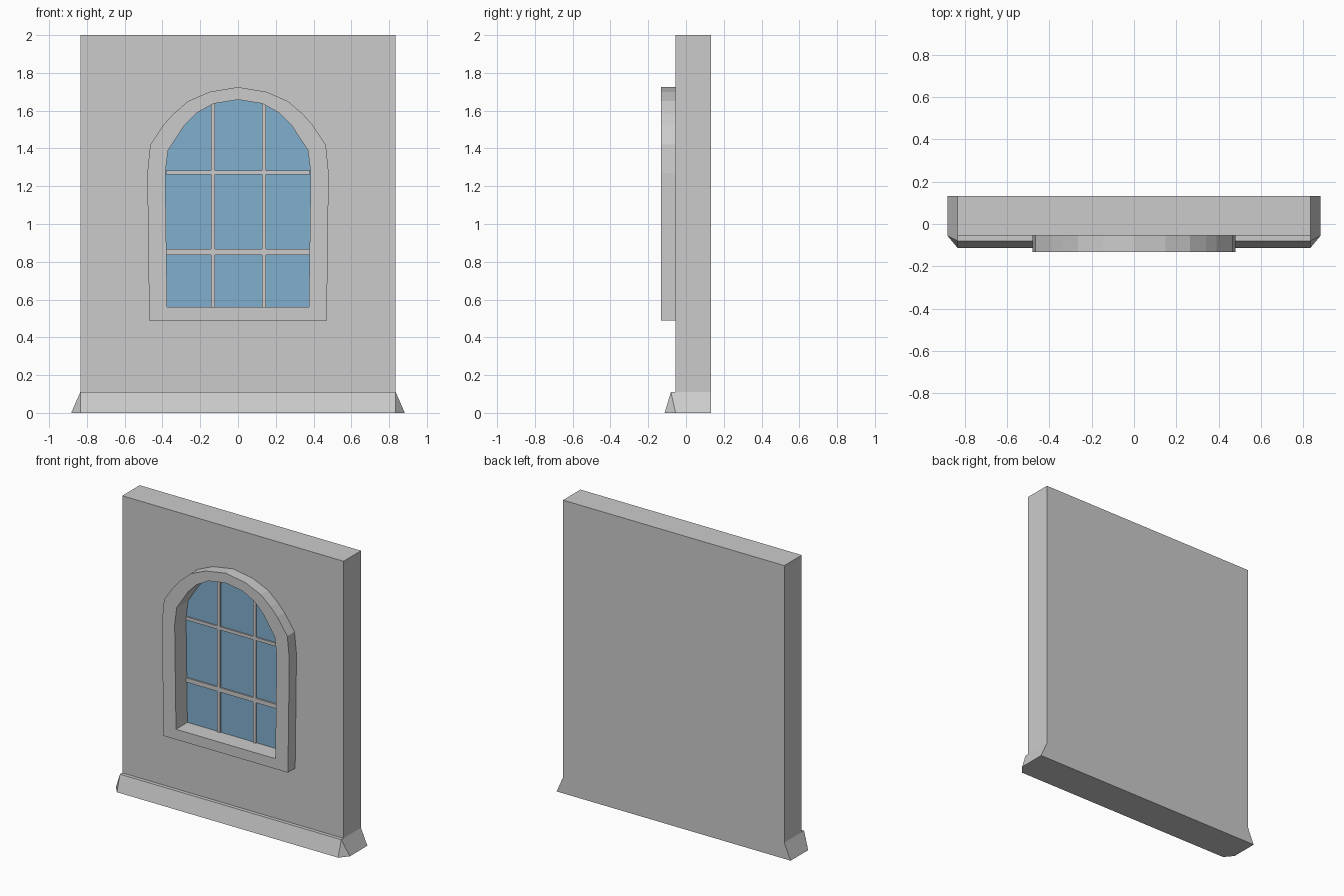
import bpy
import bmesh

if "Cube" in bpy.data.objects:
    bpy.data.objects.remove(bpy.data.objects["Cube"])


def material(name, colour):
    mat = bpy.data.materials.new(name)
    mat.use_nodes = True
    mat.diffuse_color = (*colour, 1)
    mat.node_tree.nodes["Principled BSDF"].inputs["Base Color"].default_value = (*colour, 1)
    return mat


STONE = material("grey stone", (0.6, 0.6, 0.6))
GLASS = material("blue glass", (0.22, 0.43, 0.62))

BACK, WALL_FRONT, FRAME_FRONT, GLASS_FRONT = 0.133, -0.055, -0.133, -0.01
HALF_WIDTH = 0.835


def add_object(name, bm, mat):
    bmesh.ops.recalc_face_normals(bm, faces=bm.faces)
    mesh = bpy.data.meshes.new(name)
    bm.to_mesh(mesh)
    bm.free()
    mesh.materials.append(mat)
    obj = bpy.data.objects.new(name, mesh)
    bpy.context.collection.objects.link(obj)
    return obj


def prism(name, outline, y0, y1, mat):
    """Extrude an outline of (x, z) points from y0 to y1."""
    bm = bmesh.new()
    face = bm.faces.new([bm.verts.new((x, y0, z)) for x, z in outline])
    result = bmesh.ops.extrude_face_region(bm, geom=[face], use_keep_orig=True)
    for v in result["geom"]:
        if isinstance(v, bmesh.types.BMVert):
            v.co.y = y1
    return add_object(name, bm, mat)


def box(name, x0, x1, y0, y1, z0, z1, mat):
    return prism(name, [(x0, z0), (x1, z0), (x1, z1), (x0, z1)], y0, y1, mat)


def arch(half):
    """Mirror a right half, given from the sill up to the crown."""
    return half + [(-x, z) for x, z in reversed(half) if x > 0]


def cut(obj, cutter):
    mod = obj.modifiers.new("opening", 'BOOLEAN')
    mod.object = cutter
    mod.solver = 'EXACT'
    bpy.context.view_layer.objects.active = obj
    bpy.ops.object.modifier_apply(modifier=mod.name)


outer = arch([(0.47, 0.49), (0.48, 1.27), (0.465, 1.42), (0.39, 1.53),
              (0.34, 1.585), (0.265, 1.65), (0.15, 1.70), (0, 1.725)])
inner = arch([(0.375, 0.56), (0.385, 1.27), (0.37, 1.39), (0.285, 1.52),
              (0.22, 1.587), (0.13, 1.637), (0, 1.658)])

# Wall and arched surround, both opened by the same cutter
wall = box("wall", -HALF_WIDTH, HALF_WIDTH, WALL_FRONT, BACK, 0, 2, STONE)
frame = prism("window_frame", outer, FRAME_FRONT, WALL_FRONT, STONE)
cutter = prism("window_cutter", inner, -0.3, GLASS_FRONT + 0.005, STONE)
cutter.hide_render = True
for part in (wall, frame):
    cut(part, cutter)
bpy.data.objects.remove(cutter)

# Glass pane and glazing bars
prism("window_glass", inner, GLASS_FRONT, GLASS_FRONT + 0.005, GLASS)
bar_front = GLASS_FRONT - 0.009
for side, x, top in (("right", -0.133, 1.637), ("left", 0.137, 1.635)):
    box(side + "_upright_bar", x - 0.011, x + 0.011, bar_front, GLASS_FRONT, 0.56, top, STONE)
for level, z, half in (("lower", 0.852, 0.015), ("upper", 1.272, 0.011)):
    box(level + "_cross_bar", -0.38, 0.38, bar_front, GLASS_FRONT, z - half, z + half, STONE)

# Sloping plinth with chamfered front corners
bm = bmesh.new()
for s in (-1, 1):
    for x, y, z in ((0.883, BACK, 0), (0.883, WALL_FRONT, 0), (HALF_WIDTH, -0.113, 0),
                    (HALF_WIDTH, BACK, 0.11), (HALF_WIDTH, -0.08, 0.11)):
        bm.verts.new((s * x, y, z))
bmesh.ops.convex_hull(bm, input=bm.verts)
bmesh.ops.dissolve_limit(bm, angle_limit=0.01, verts=bm.verts, edges=bm.edges)
add_object("plinth", bm, STONE)
